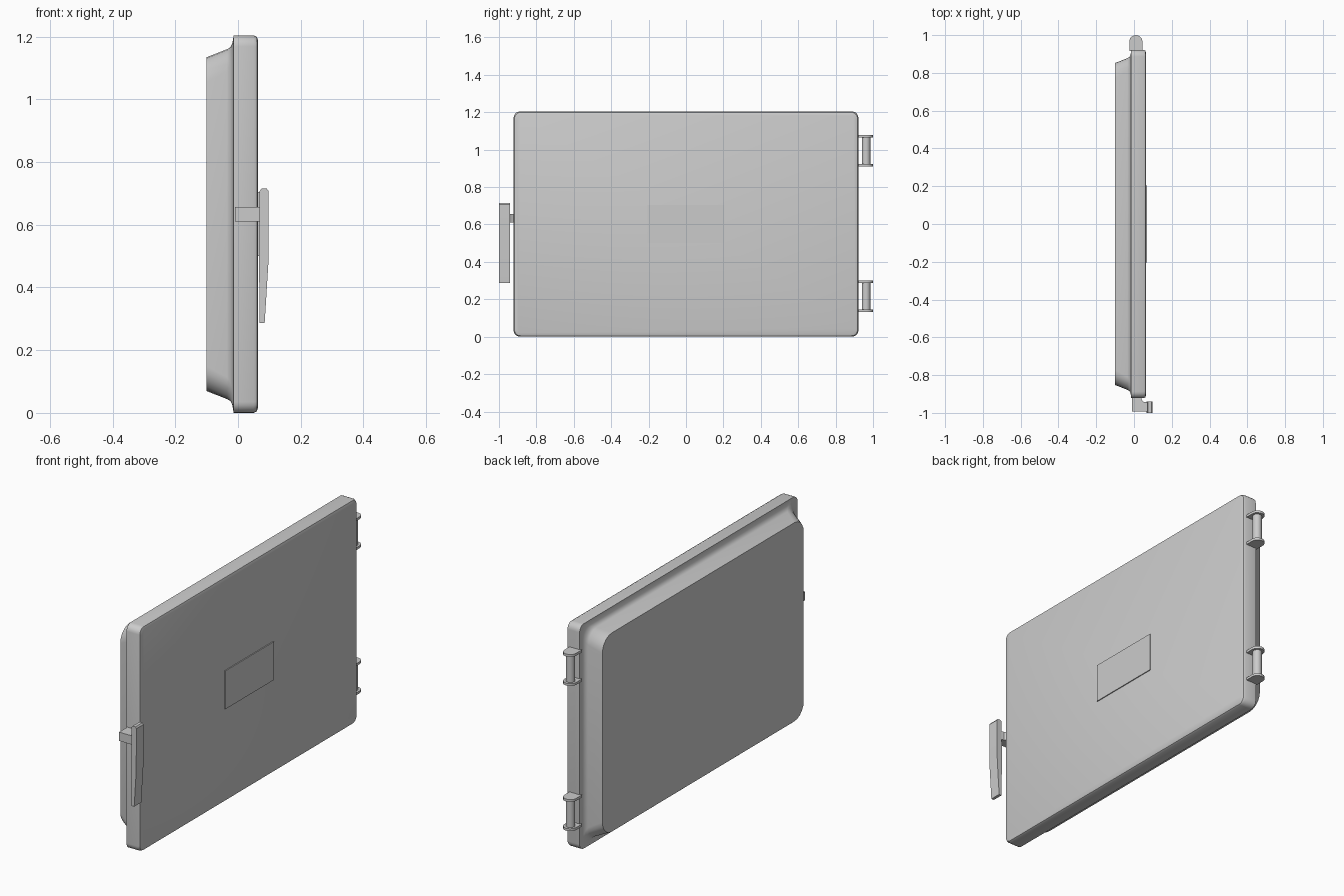
import bpy, bmesh, math
from mathutils import Vector

cube = bpy.data.objects.get("Cube")
if cube:
    bpy.data.objects.remove(cube)

grey = bpy.data.materials.new("plain grey")
grey.use_nodes = True
grey.diffuse_color = (0.6, 0.6, 0.6, 1)
grey.node_tree.nodes["Principled BSDF"].inputs["Base Color"].default_value = grey.diffuse_color

MID_Z = 0.602


def finish(name, bm, angle=35):
    bmesh.ops.recalc_face_normals(bm, faces=bm.faces)
    mesh = bpy.data.meshes.new(name)
    bm.to_mesh(mesh)
    bm.free()
    mesh.materials.append(grey)
    obj = bpy.data.objects.new(name, mesh)
    bpy.context.collection.objects.link(obj)
    bpy.ops.object.select_all(action='DESELECT')
    obj.select_set(True)
    bpy.context.view_layer.objects.active = obj
    bpy.ops.object.shade_smooth_by_angle(angle=math.radians(angle))
    return obj


def rounded_ring(bm, x, hy, hz, r, steps=5):
    """Rounded rectangle in the plane at x, from half sizes and corner radius."""
    ring = []
    for quarter, (sy, sz) in enumerate([(1, 1), (-1, 1), (-1, -1), (1, -1)]):
        for i in range(steps + 1):
            a = math.pi / 2 * (quarter + i / steps)
            ring.append(bm.verts.new((x, sy * (hy - r) + r * math.cos(a),
                                      MID_Z + sz * (hz - r) + r * math.sin(a))))
    return ring


def loft(name, sections):
    bm = bmesh.new()
    rings = [rounded_ring(bm, *s) for s in sections]
    for a, b in zip(rings, rings[1:]):
        for i in range(len(a)):
            j = (i + 1) % len(a)
            bm.faces.new((a[i], a[j], b[j], b[i]))
    bm.faces.new(rings[0])
    bm.faces.new(rings[-1])
    return finish(name, bm)


def extrude(name, points, offset):
    bm = bmesh.new()
    face = bm.faces.new([bm.verts.new(p) for p in points])
    out = bmesh.ops.extrude_face_region(bm, geom=[face])
    moved = [v for v in out["geom"] if isinstance(v, bmesh.types.BMVert)]
    bmesh.ops.translate(bm, verts=moved, vec=Vector(offset))
    return finish(name, bm)


# Door slab with softened front edge
loft("door_slab", [(-0.015, 0.922, 0.602, 0.035), (0.05, 0.922, 0.602, 0.035),
                   (0.06, 0.917, 0.597, 0.032), (0.064, 0.906, 0.586, 0.028)])

# Raised inner panel on the back, flaring out to the slab
loft("inner_panel", [(-0.015, 0.915, 0.595, 0.04), (-0.018, 0.897, 0.577, 0.05),
                     (-0.024, 0.884, 0.564, 0.06), (-0.035, 0.878, 0.558, 0.07),
                     (-0.101, 0.852, 0.532, 0.08)])

# Thin name plate on the front
extrude("front_plate", [(0.06, y, z) for y, z in
                        [(-0.205, 0.5), (0.205, 0.5), (0.205, 0.705), (-0.205, 0.705)]],
        (0.009, 0, 0))

# Latch handle and its arm
extrude("latch_handle", [(x, -1, z) for x, z in
                         [(0.069, 0.286), (0.085, 0.286), (0.097, 0.48), (0.098, 0.707),
                          (0.092, 0.715), (0.075, 0.715), (0.069, 0.707), (0.067, 0.5)]],
        (0, 0.06, 0))
extrude("latch_arm", [(x, y, 0.61) for x, y in
                      [(-0.01, -0.915), (-0.01, -0.992), (0.075, -0.992), (0.075, -0.945),
                       (0.052, -0.942), (0.042, -0.932), (0.038, -0.915)]],
        (0, 0, 0.047))

# Two hinges: a pin held between two round-nosed lugs
for side, base in (("lower", 0.132), ("upper", 0.909)):
    for level, z in (("bottom", base), ("top", base + 0.156)):
        nose = [(0.01 + 0.035 * math.cos(a), 0.967 + 0.033 * math.sin(a), z)
                for a in (math.pi * i / 6 for i in range(7))]
        extrude(f"{side}_hinge_{level}_lug",
                [(0.045, 0.915, z)] + nose + [(-0.025, 0.915, z)], (0, 0, 0.013))
    bm = bmesh.new()
    bmesh.ops.create_cone(bm, cap_ends=True, segments=16, radius1=0.023, radius2=0.023, depth=0.156)
    bmesh.ops.translate(bm, verts=bm.verts, vec=(0.01, 0.963, base + 0.084))
    finish(f"{side}_hinge_pin", bm)
